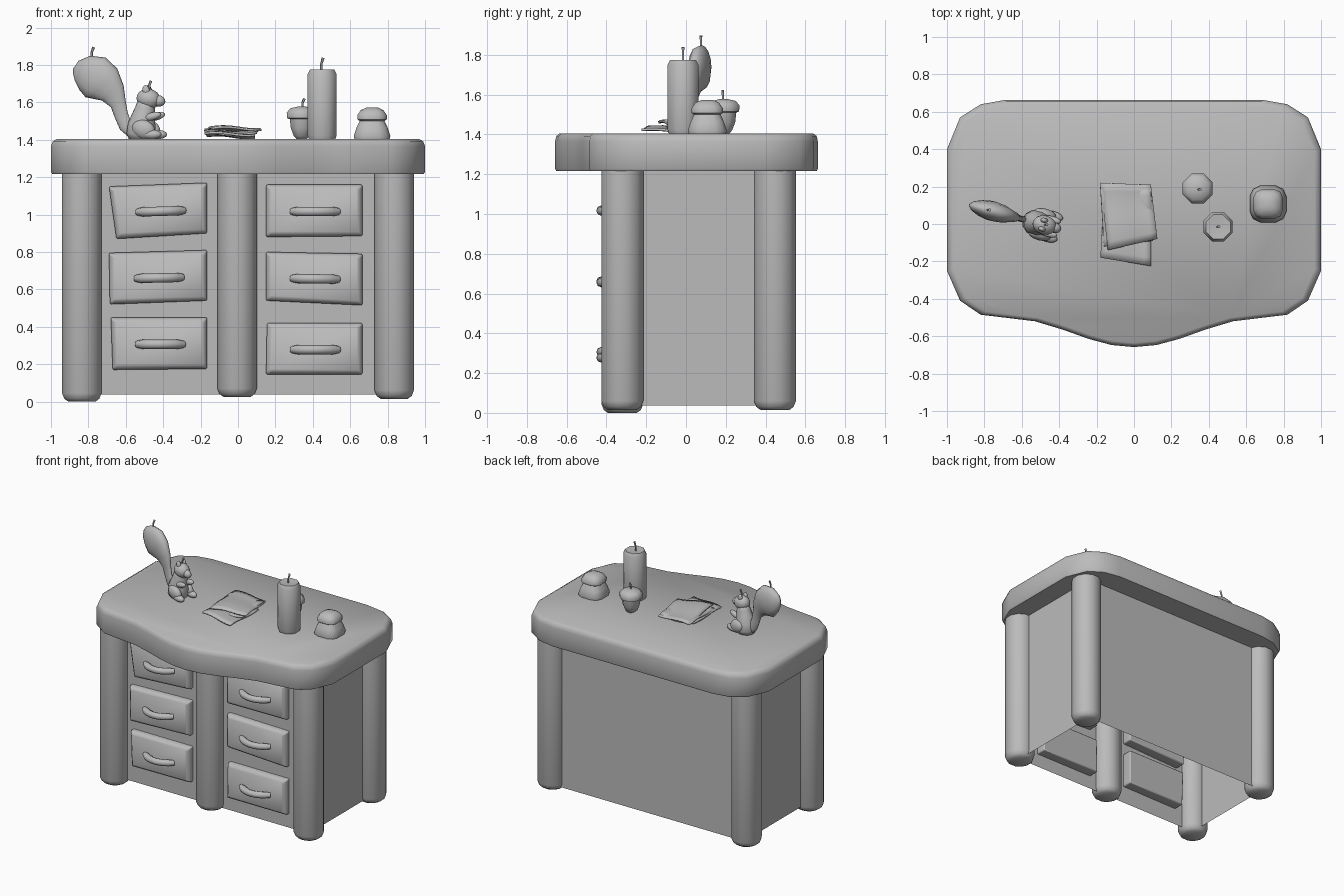
import bpy, bmesh, math
from mathutils import Vector, Matrix

if "Cube" in bpy.data.objects:
    bpy.data.objects.remove(bpy.data.objects["Cube"])

grey = bpy.data.materials.new("plain grey")
grey.use_nodes = True
GREY = (0.5, 0.5, 0.5, 1)
grey.diffuse_color = GREY
grey.node_tree.nodes["Principled BSDF"].inputs["Base Color"].default_value = GREY
TOP = 1.405


def finish(name, bm, bevel=0, angle=50):
    """Turn a bmesh into a shaded object."""
    bmesh.ops.recalc_face_normals(bm, faces=bm.faces)
    mesh = bpy.data.meshes.new(name)
    bm.to_mesh(mesh)
    bm.free()
    mesh.materials.append(grey)
    obj = bpy.data.objects.new(name, mesh)
    bpy.context.collection.objects.link(obj)
    if bevel:
        mod = obj.modifiers.new("Bevel", "BEVEL")
        mod.width, mod.segments = bevel, 2
        mod.limit_method, mod.angle_limit = "ANGLE", math.radians(50)
    bpy.ops.object.select_all(action="DESELECT")
    obj.select_set(True)
    bpy.context.view_layer.objects.active = obj
    bpy.ops.object.shade_smooth_by_angle(angle=math.radians(angle))
    return obj


def loft(bm, rings):
    """Skin a list of point rings and cap both ends."""
    loops = [[bm.verts.new(p) for p in ring] for ring in rings]
    n = len(loops[0])
    for a, b in zip(loops, loops[1:]):
        for i in range(n):
            bm.faces.new((a[i], a[(i + 1) % n], b[(i + 1) % n], b[i]))
    bm.faces.new(loops[0])
    bm.faces.new(loops[-1])


def lathe(name, x, y, profile, sides=8, power=1.0):
    """Stack rings of (radius, z); power below 1 squares the section."""
    def squash(v):
        return math.copysign(abs(v) ** power, v)
    turns = [math.tau * (i + 0.5) / sides for i in range(sides)]
    bm = bmesh.new()
    loft(bm, [[(x + r * squash(math.cos(t)), y + r * squash(math.sin(t)), z) for t in turns]
              for r, z in profile])
    finish(name, bm)


def tube(name, path, radii, flat=1.0, side=Vector((0, 1, 0)), sides=10, matrix=Matrix(), angle=60):
    """Sweep an oval along a path; flat scales it along the side vector."""
    pts = [Vector(p) for p in path]
    rings = []
    for i, p in enumerate(pts):
        along = (pts[min(i + 1, len(pts) - 1)] - pts[max(i - 1, 0)]).normalized()
        other = along.cross(side).normalized()
        rings.append([p + radii[i] * (math.cos(t) * other + flat * math.sin(t) * side)
                      for t in (math.tau * k / sides for k in range(sides))])
    bm = bmesh.new()
    loft(bm, rings)
    bm.transform(matrix)
    finish(name, bm, angle=angle)


def wick(name, x, y, z, height):
    tube(name, [(x, y, z - 0.02), (x, y, z + height * 0.5), (x + 0.01, y, z + height)],
         [0.006, 0.006, 0.008], sides=6)


# Table top: mirrored outline with a bulging front
half = [(0, -0.658), (0.12, -0.647), (0.24, -0.615), (0.38, -0.565), (0.53, -0.52),
        (0.82, -0.485), (0.93, -0.41), (1, -0.25), (1, 0.4), (0.93, 0.57),
        (0.82, 0.64), (0.69, 0.663)]
outline = half + [(-x, y) for x, y in reversed(half) if x > 0]
bm = bmesh.new()
loft(bm, [[(x * s, y * s, z) for x, y in outline]
          for s, z in ((0.993, 1.217), (1, 1.228), (1, 1.365), (0.99, 1.392), (0.965, TOP))])
finish("table_top", bm)

# Cabinet body set between the posts, open underneath
bm = bmesh.new()
bmesh.ops.create_cube(bm, size=1)
bmesh.ops.scale(bm, vec=(1.67, 0.8, 1.2), verts=bm.verts)
bmesh.ops.translate(bm, vec=(0, 0.08, 0.638), verts=bm.verts)
bm.normal_update()
bmesh.ops.delete(bm, geom=[f for f in bm.faces if f.normal.z < -0.5], context="FACES_ONLY")
finish("cabinet_body", bm)

# Round posts
for name, x, y, z in (("front_right_post", -0.835, -0.32, 0.0), ("front_left_post", 0.835, -0.32, 0.015),
                      ("front_middle_post", -0.005, -0.32, 0.025), ("back_right_post", -0.835, 0.447, 0.015),
                      ("back_left_post", 0.835, 0.447, 0.015)):
    lathe(name, x, y, [(0.075, z), (0.097, z + 0.015), (0.109, z + 0.045), (0.109, 1.23)], 12)

# Crooked drawers: top left, bottom left and right x, then top and bottom heights at each side
drawers = [(-0.69, -0.65, -0.165, 1.15, 1.17, 0.87, 0.90), (-0.69, -0.685, -0.165, 0.795, 0.81, 0.52, 0.54),
           (-0.68, -0.67, -0.165, 0.45, 0.45, 0.17, 0.175), (0.15, 0.15, 0.665, 1.16, 1.16, 0.88, 0.885),
           (0.15, 0.15, 0.665, 0.80, 0.79, 0.54, 0.515), (0.155, 0.15, 0.665, 0.42, 0.42, 0.145, 0.145)]
for i, (xt, xb, xr, tl, tr, bl, br) in enumerate(drawers):
    corners = [(xt, tl), (xr, tr), (xr, br), (xb, bl)]
    mx, mz = sum(c[0] for c in corners) / 4, sum(c[1] for c in corners) / 4
    bm = bmesh.new()
    loft(bm, [[(mx + (x - mx) * sx, y, mz + (z - mz) * sz) for x, z in corners]
              for sx, sz, y in ((1, 1, -0.24), (1, 1, -0.34), (0.985, 0.97, -0.352), (0.91, 0.85, -0.37))])
    finish(f"drawer_{i + 1}", bm, bevel=0.008, angle=60)
    # Bowed pull handle
    steps = [k / 8 * 2 - 1 for k in range(9)]
    tilt = (tr - tl) * 0.2
    tube(f"drawer_handle_{i + 1}",
         [(mx + 0.005 + 0.125 * s, -0.426 + 0.055 * s * s, mz - 0.005 + tilt * s) for s in steps],
         [0.019] + [0.025] * 7 + [0.019], side=Vector((0, 0, 1)), sides=8)

# Pillar candle, acorn candle and domed jar
lathe("pillar_candle", 0.45, -0.015, [(0.075, 1.40), (0.084, 1.425), (0.084, 1.75), (0.07, 1.775), (0.02, 1.77)])
wick("pillar_wick", 0.445, -0.015, 1.77, 0.068)
lathe("acorn_candle", 0.34, 0.19, [(0.025, 1.40), (0.045, 1.42), (0.062, 1.46), (0.068, 1.51),
                                   (0.083, 1.515), (0.086, 1.545), (0.065, 1.568), (0.02, 1.578)])
wick("acorn_wick", 0.345, 0.185, 1.575, 0.045)
lathe("domed_jar", 0.717, 0.107, [(0.095, 1.40), (0.1, 1.42), (0.085, 1.465), (0.068, 1.5), (0.08, 1.508),
                                  (0.081, 1.53), (0.062, 1.558), (0.03, 1.573)], 12, 0.65)


# Crumpled paper stack
def sheet(name, corners, z, phase):
    a, b, c, d = [Vector(p) for p in corners]
    bm = bmesh.new()
    n = 8
    grid = []
    for i in range(n + 1):
        for j in range(n + 1):
            u, v = i / n, j / n
            p = a.lerp(b, u).lerp(d.lerp(c, u), v)
            lift = 0.008 * math.sin(5 * u + phase) + 0.008 * math.sin(5 * v + 2 * phase)
            grid.append(bm.verts.new((p.x, p.y, z + lift)))
    for i in range(n):
        for j in range(n):
            k = i * (n + 1) + j
            bm.faces.new((grid[k], grid[k + n + 1], grid[k + n + 2], grid[k + 1]))
    finish(name, bm).modifiers.new("Thickness", "SOLIDIFY").thickness = 0.012


sheet("lower_sheet", [(-0.18, -0.18), (0.09, -0.225), (0.09, 0.12), (-0.16, 0.14)], 1.43, 0.4)
sheet("middle_sheet", [(-0.16, -0.12), (0.10, -0.09), (0.09, 0.19), (-0.18, 0.2)], 1.445, 2.0)
sheet("upper_sheet", [(-0.14, -0.14), (0.125, -0.08), (0.09, 0.21), (-0.18, 0.22)], 1.462, 0.2)

# Squirrel candle, modelled facing +x and then turned
turn = Matrix.Translation((-0.5, 0, 0)) @ Matrix.Rotation(math.radians(-15), 4, "Z")


def blob(name, loc, size, pitch=0):
    bm = bmesh.new()
    bmesh.ops.create_uvsphere(bm, u_segments=14, v_segments=9, radius=1)
    bm.transform(turn @ Matrix.Translation(loc) @ Matrix.Rotation(math.radians(pitch), 4, "Y")
                 @ Matrix.Diagonal((*size, 1)))
    finish(name, bm, angle=80)


tube("squirrel_body", [(-0.02, 0, 1.40), (-0.02, 0, 1.43), (-0.015, 0, 1.48), (-0.005, 0, 1.53), (0.005, 0, 1.575),
                       (0.01, 0, 1.61)], [0.065, 0.08, 0.077, 0.063, 0.053, 0.045],
     flat=0.9, sides=12, matrix=turn, angle=80)
tube("squirrel_tail", [(0, 0, 1.415), (-0.06, 0, 1.43), (-0.105, 0, 1.475), (-0.128, 0, 1.53), (-0.145, 0, 1.59),
                       (-0.175, 0, 1.65), (-0.22, 0, 1.70), (-0.27, 0, 1.733), (-0.33, 0, 1.758),
                       (-0.375, 0, 1.768), (-0.395, 0, 1.77)],
     [0.02, 0.03, 0.037, 0.038, 0.044, 0.072, 0.106, 0.12, 0.096, 0.055, 0.012],
     flat=0.45, sides=14, matrix=turn, angle=80)
blob("squirrel_head", (0.022, 0, 1.618), (0.065, 0.052, 0.054), 10)
blob("squirrel_snout", (0.078, 0, 1.608), (0.037, 0.028, 0.03), 15)
for label, s in (("left", 1), ("right", -1)):
    blob(f"squirrel_{label}_ear", (0.015, s * 0.024, 1.662), (0.02, 0.014, 0.03), -10)
    blob(f"squirrel_{label}_arm", (0.055, s * 0.038, 1.525), (0.05, 0.02, 0.021), -15)
    blob(f"squirrel_{label}_haunch", (0.01, s * 0.055, 1.455), (0.065, 0.032, 0.05), 20)
    blob(f"squirrel_{label}_foot", (0.055, s * 0.058, 1.428), (0.055, 0.027, 0.025))
wick("squirrel_head_wick", -0.475, -0.005, 1.665, 0.05)
wick("squirrel_tail_wick", -0.782, 0.075, 1.84, 0.055)
